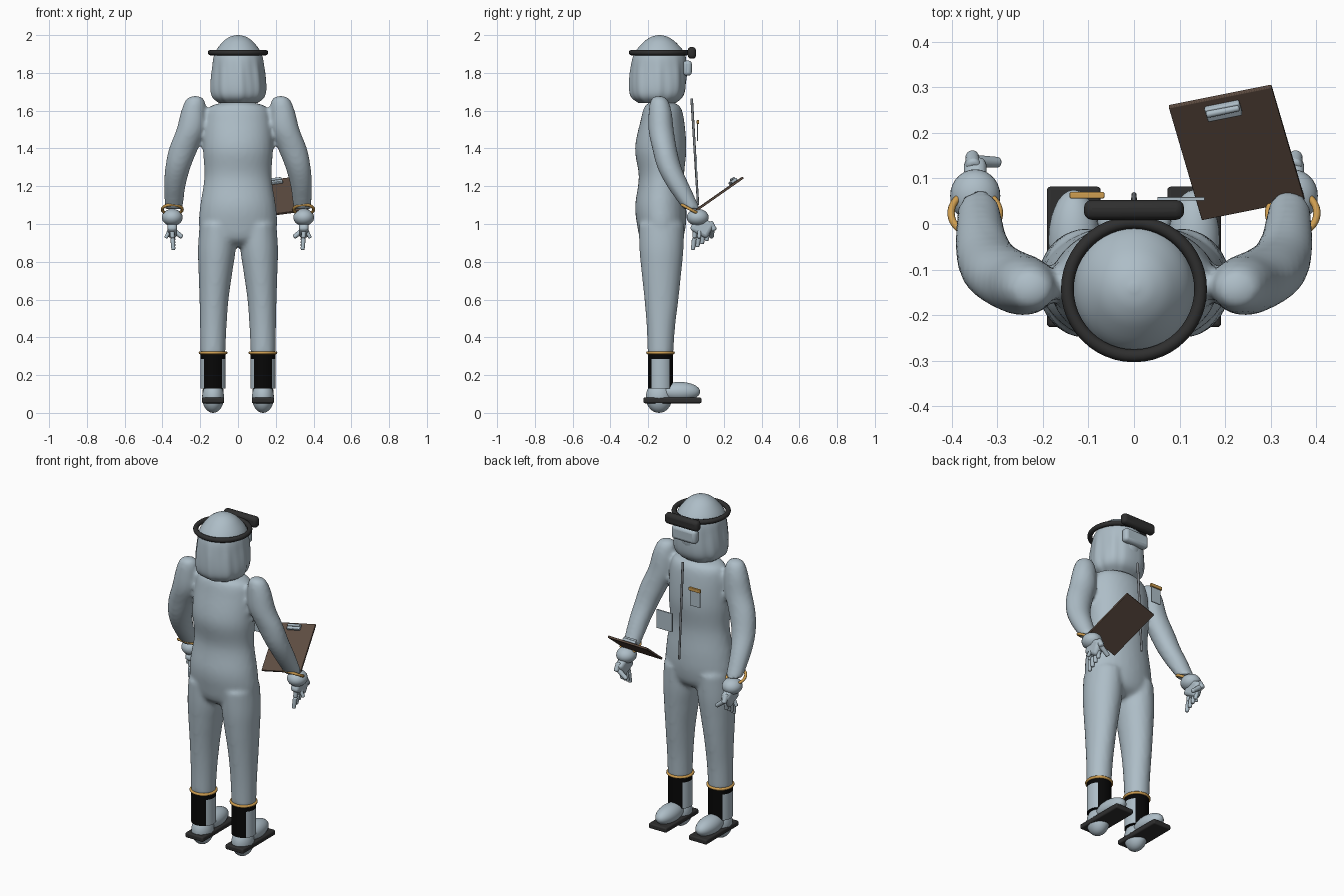
import bpy, bmesh, math
from mathutils import Vector, Matrix

if "Cube" in bpy.data.objects:
    bpy.data.objects.remove(bpy.data.objects["Cube"])


def material(name, rgb):
    m = bpy.data.materials.new(name)
    m.diffuse_color = (*rgb, 1)
    m.use_nodes = True
    m.node_tree.nodes["Principled BSDF"].inputs["Base Color"].default_value = m.diffuse_color
    return m


CLOTH = material("pale_blue_grey", (0.42, 0.51, 0.57))
DARK = material("charcoal", (0.028, 0.028, 0.028))
BLACK = material("black", (0.002, 0.002, 0.002))
GOLD = material("gold", (0.62, 0.34, 0.08))
BROWN = material("brown_board", (0.11, 0.072, 0.052))
METAL = material("zip_grey", (0.2, 0.22, 0.24))


def finish(name, bm, mat, matrix=None, angle=40, bevel=0):
    if matrix:
        bm.transform(matrix)
    bmesh.ops.recalc_face_normals(bm, faces=bm.faces)
    me = bpy.data.meshes.new(name)
    bm.to_mesh(me)
    bm.free()
    me.materials.append(mat)
    ob = bpy.data.objects.new(name, me)
    bpy.context.collection.objects.link(ob)
    if bevel:
        b = ob.modifiers.new("bevel", "BEVEL")
        b.width, b.segments = bevel, 3
    bpy.ops.object.select_all(action='DESELECT')
    bpy.context.view_layer.objects.active = ob
    ob.select_set(True)
    bpy.ops.object.shade_smooth_by_angle(angle=math.radians(angle))
    return ob


def spline(rows, steps=5):
    """Catmull-Rom interpolation of ring parameters"""
    out = []
    for i in range(len(rows) - 1):
        p = [rows[max(i - 1, 0)], rows[i], rows[i + 1], rows[min(i + 2, len(rows) - 1)]]
        for s in range(steps):
            t = s / steps
            out.append([b + .5 * t * (c - a + t * (2*a - 5*b + 4*c - d + t * (3*(b - c) + d - a)))
                        for a, b, c, d in zip(*p)])
    return out + [list(rows[-1])]


def loft(name, rows, mat=CLOTH, sides=32, shape=None):
    """Closed skin through ellipses given as x, y, z, rx, ry"""
    bm = bmesh.new()
    rings = []
    for x, y, z, rx, ry in spline(rows):
        ring = []
        for k in range(sides):
            a = 2 * math.pi * k / sides
            f = shape(a, z) if shape else 1
            ring.append(bm.verts.new((x + rx * f * math.cos(a), y + ry * f * math.sin(a), z)))
        rings.append(ring)
    for r, q in zip(rings, rings[1:]):
        for k in range(sides):
            bm.faces.new((r[k], r[(k + 1) % sides], q[(k + 1) % sides], q[k]))
    bm.faces.new(rings[0])
    bm.faces.new(rings[-1])
    return finish(name, bm, mat, angle=60)


def ball(name, loc, radii, mat=CLOTH):
    bm = bmesh.new()
    bmesh.ops.create_uvsphere(bm, u_segments=28, v_segments=16, radius=1)
    return finish(name, bm, mat, Matrix.Translation(loc) @ Matrix.Diagonal((*radii, 1)))


def box(name, loc, size, mat, bevel=0, rot=None):
    bm = bmesh.new()
    bmesh.ops.create_cube(bm, size=1)
    m = Matrix.Translation(loc) @ (rot or Matrix()) @ Matrix.Diagonal((*size, 1))
    return finish(name, bm, mat, m, bevel=bevel)


def rod(name, a, b, r, mat=CLOTH):
    a, b = Vector(a), Vector(b)
    bm = bmesh.new()
    bmesh.ops.create_cone(bm, cap_ends=True, segments=14, radius1=r, radius2=r * .85, depth=(b - a).length)
    m = Matrix.Translation((a + b) / 2) @ (b - a).to_track_quat('Z', 'Y').to_matrix().to_4x4()
    return finish(name, bm, mat, m, bevel=r * .5)


def torus(name, loc, major, minor, mat, tilt=0):
    bpy.ops.mesh.primitive_torus_add(location=loc, rotation=(tilt, 0, 0), major_radius=major,
                                     minor_radius=minor, major_segments=48, minor_segments=12)
    ob = bpy.context.object
    ob.name = name
    ob.data.materials.append(mat)
    bpy.ops.object.shade_smooth()
    return ob


# jumpsuit: torso, arms and legs fused into one skin
parts = [loft("jumpsuit", [
    (0, -.13, 1.645, .07, .06), (0, -.125, 1.62, .15, .095), (0, -.125, 1.55, .175, .115),
    (0, -.134, 1.4, .185, .136), (0, -.13, 1.25, .178, .12), (0, -.134, 1.1, .2, .135),
    (0, -.13, 1.0, .207, .13), (0, -.13, .92, .19, .11), (0, -.13, .88, .1, .06)])]
for s in (-1, 1):
    parts.append(loft("arm", [
        (s * .225, -.145, 1.678, .015, .015), (s * .227, -.142, 1.66, .047, .043),
        (s * .235, -.137, 1.6, .065, .06), (s * .25, -.132, 1.5, .076, .067),
        (s * .288, -.114, 1.4, .077, .065), (s * .318, -.088, 1.3, .067, .064),
        (s * .335, -.04, 1.2, .057, .06), (s * .34, .03, 1.08, .047, .045)]))
    parts.append(loft("leg", [
        (s * .108, -.13, 1.0, .095, .12), (s * .112, -.13, .87, .1, .117),
        (s * .119, -.13, .75, .09, .106), (s * .127, -.13, .6, .077, .09),
        (s * .131, -.133, .45, .07, .075), (s * .133, -.135, .31, .066, .068)]))
bpy.ops.object.select_all(action='DESELECT')
for p in parts:
    p.select_set(True)
suit = parts[0]
bpy.context.view_layer.objects.active = suit
bpy.ops.object.join()
for m in list(suit.modifiers):
    suit.modifiers.remove(m)
rm = suit.modifiers.new("fuse", "REMESH")
rm.mode, rm.voxel_size, rm.use_smooth_shade = 'VOXEL', .012, True
sm = suit.modifiers.new("soften", "SMOOTH")
sm.factor, sm.iterations = .5, 5


# head with bobbed hair, recessed around the face
def locks(a, z):
    low = min(max((1.9 - z) / .1, 0), 1)
    face = math.exp(-((a - math.pi / 2) / .5) ** 2)
    wave = .02 * math.sin(9 * a + 2) + .012 * math.sin(17 * a + 8 * z)
    return 1 + low * (wave * (1 - face) - .07 * face)


loft("hair", [(0, -.14, 2.0, .008, .008), (0, -.14, 1.99, .045, .045), (0, -.14, 1.96, .085, .088),
              (0, -.14, 1.9, .125, .135), (0, -.142, 1.82, .138, .15), (0, -.145, 1.72, .146, .153),
              (0, -.148, 1.67, .135, .138), (0, -.148, 1.64, .1, .1)], sides=72, shape=locks)
ball("face", (0, -.115, 1.79), (.105, .12, .13))
rod("neck", (0, -.13, 1.58), (0, -.13, 1.7), .07)
box("goggles", (0, .008, 1.825), (.16, .046, .08), CLOTH, .018)

# headband and lamp bar
torus("headband", (0, -.143, 1.907), .146, .014, DARK)
box("lamp_bar", (0, .031, 1.906), (.22, .044, .062), DARK, .018)

# zip, badge and pocket on the chest
rod("zip", (0, .03, 1.665), (0, .064, 1.1), .007, METAL)
box("badge", (-.103, .06, 1.49), (.066, .006, .1), CLOTH, .001)
box("badge_bar", (-.103, .063, 1.54), (.076, .014, .02), GOLD, .003)
box("pocket", (.103, .055, 1.3), (.104, .008, .11), CLOTH, .001)

# clipboard held in one hand
u, v = Vector((.225, .045, .03)), Vector((-.055, .25, .175))
n = u.cross(v).normalized()
v = n.cross(u).normalized() * v.length
rot = Matrix((u.normalized(), v.normalized(), n)).transposed().to_4x4()
centre = Vector((.225, .157, 1.145))
box("clipboard", centre, (u.length, v.length, .012), BROWN, .002, rot)
box("clip", centre + v * .4 + n * .014, (.078, .035, .016), CLOTH, .004, rot)
rod("clip_roll", centre + v * .42 + n * .024 - u * .16, centre + v * .42 + n * .024 + u * .16, .008)

for s, side in ((-1, "left"), (1, "right")):
    # glove, fingers and wristband
    tilt = Matrix.Rotation(-.5, 4, 'X')
    torus(side + "_wristband", (s * .348, .024, 1.077), .053, .008, GOLD, -.5)
    ball(side + "_glove_cuff", (s * .348, .062, 1.035), (.055, .058, .045))
    box(side + "_palm", (s * .348, .085, .985), (.05, .105, .09), CLOTH, .018, tilt)
    for i in range(4):
        y = .04 + i * .024
        mid = (s * .346, y + .004, .925 + i * .01)
        rod(side + "_finger", (s * .35, y + .012, .98), mid, .014)
        rod(side + "_fingertip", mid, (s * .342, y - .004, .862 + i * .016), .0125)
    rod(side + "_thumb", (s * .352, .125, 1.01), (s * .355, .152, .965), .017)
    rod(side + "_thumb_tip", (s * .352, .138, .975), (s * .295, .135, .93), .014)
    rod(side + "_side_finger", (s * .36, .07, .97), (s * .383, .07, .925), .011)

    # boot shaft: pale on its flanks, black front and back
    x = s * .132
    bm = bmesh.new()
    rings = [[bm.verts.new((x + .067 * math.cos(k * math.pi / 24), -.135 + .067 * math.sin(k * math.pi / 24), z))
              for k in range(48)] for z in (.13, .285, .315)]
    for r, q in zip(rings, rings[1:]):
        for k in range(48):
            bm.faces.new((r[k], r[(k + 1) % 48], q[(k + 1) % 48], q[k]))
    bm.faces.new(rings[0])
    shaft = finish(side + "_boot_shaft", bm, BLACK)
    shaft.data.materials.append(CLOTH)
    for f in shaft.data.polygons:
        if abs(f.normal.x) > .69 and f.center.z < .285:
            f.material_index = 1

    # anklet, foot and sole
    torus(side + "_anklet", (x, -.135, .318), .068, .008, GOLD)
    ball(side + "_heel", (x, -.143, .083), (.058, .07, .083))
    ball(side + "_toe", (x, -.035, .112), (.056, .11, .052))
    box(side + "_sole", (x, -.072, .066), (.118, .308, .03), DARK, .008)
